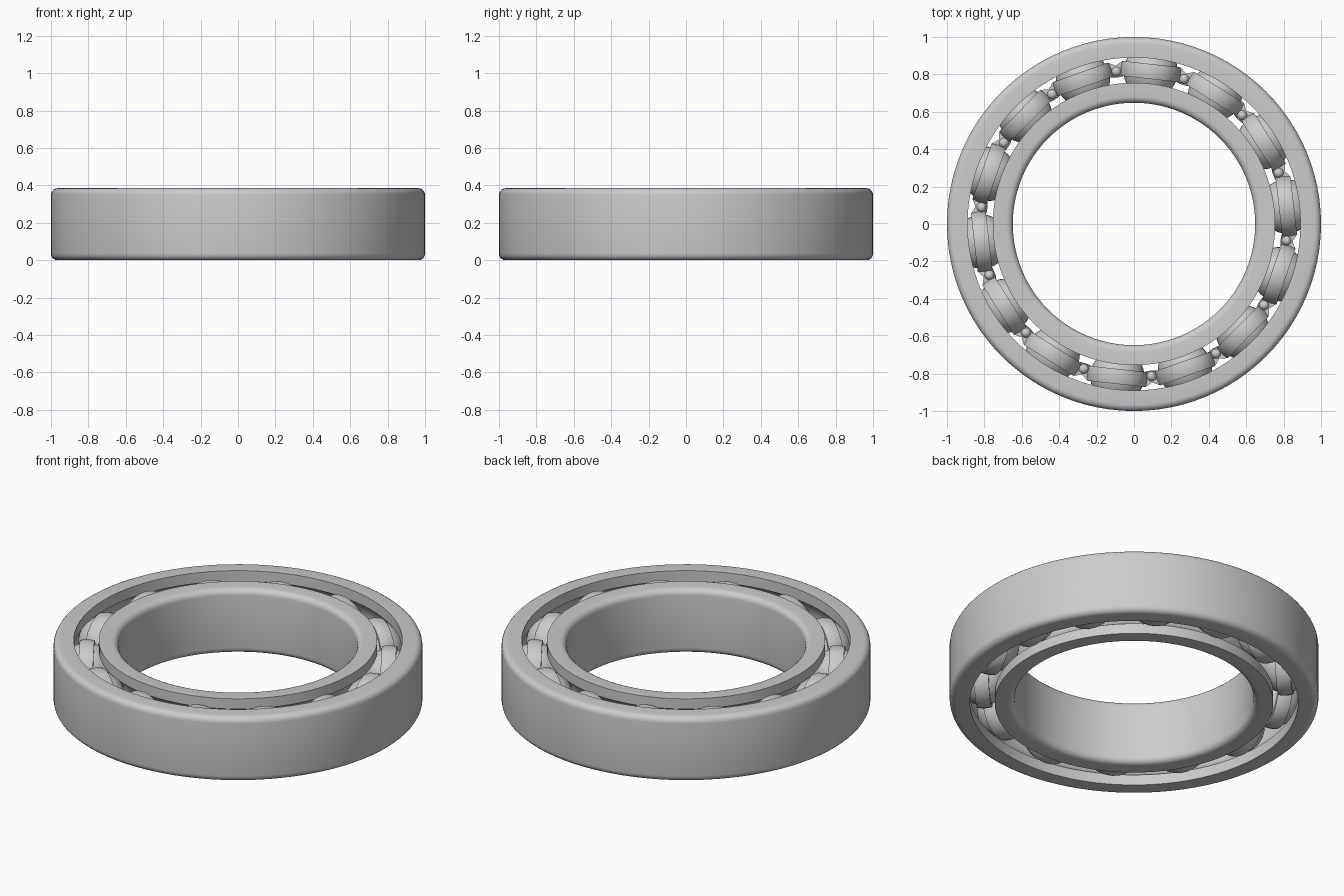
import bpy, bmesh, math
from mathutils import Matrix

if "Cube" in bpy.data.objects:
    bpy.data.objects.remove(bpy.data.objects["Cube"])

H = 0.385            # bearing width
MID = H / 2
PITCH = 0.82         # radius of the ball circle
N = 14
STEP = 2 * math.pi / N
START = math.radians(6.6)
BALL_R = 0.145


def finish(bm, name, z=0.0, angle=35):
    bmesh.ops.recalc_face_normals(bm, faces=bm.faces)
    me = bpy.data.meshes.new(name)
    bm.to_mesh(me)
    bm.free()
    ob = bpy.data.objects.new(name, me)
    ob.location.z = z
    bpy.context.collection.objects.link(ob)
    bpy.ops.object.select_all(action='DESELECT')
    ob.select_set(True)
    bpy.context.view_layer.objects.active = ob
    bpy.ops.object.shade_smooth_by_angle(angle=math.radians(angle))
    return ob


def grid_faces(bm, rows):
    # Join closed loops of vertices into a closed torus-like surface
    n = len(rows[0])
    for i, a in enumerate(rows):
        b = rows[(i + 1) % len(rows)]
        for j in range(n):
            k = (j + 1) % n
            bm.faces.new((a[j], a[k], b[k], b[j]))


def race(name, wall, face, side, seg=96):
    # side = +1 outer ring (groove faces inward), -1 inner ring
    f = 0.035
    prof = []
    for cz, a0 in ((f, -90), (H - f, 0)):
        for i in range(6):
            a = math.radians(a0 + 18 * i)
            prof.append((wall + side * f * (math.cos(a) - 1), cz + f * math.sin(a)))
    prof.append((face, H))
    g = BALL_R + 0.002
    a1 = math.acos(abs(face - PITCH) / g)
    for i in range(15):
        a = a1 - 2 * a1 * i / 14
        prof.append((PITCH + side * g * math.cos(a), MID + g * math.sin(a)))
    prof.append((face, 0))
    bm = bmesh.new()
    rows = []
    for s in range(seg):
        t = 2 * math.pi * s / seg
        rows.append([bm.verts.new((r * math.cos(t), r * math.sin(t), z)) for r, z in prof])
    grid_faces(bm, rows)
    return finish(bm, name)


race("outer_ring", 1.0, 0.89, 1)
race("inner_ring", 0.648, 0.755, -1)

# Balls
bm = bmesh.new()
for k in range(N):
    m = Matrix.Rotation(START + k * STEP, 4, 'Z') @ Matrix.Translation((PITCH, 0, 0))
    bmesh.ops.create_uvsphere(bm, u_segments=32, v_segments=20, radius=BALL_R, matrix=m)
finish(bm, "balls", MID)

# Cage: a ribbon that domes over each ball and lies flat between them
T, R_OUT, R_IN, W, ARC = 0.02, 0.162, 0.147, 0.04, 16
offsets = [W * (i / 3 - 1) for i in range(7)]
bm = bmesh.new()
rows = []
for k in range(N):
    rot = Matrix.Rotation(START + k * STEP, 4, 'Z')
    flat = Matrix.Rotation(START + (k - 0.5) * STEP, 4, 'Z')
    rows.append([bm.verts.new(flat @ Matrix.Translation((PITCH + v * 0.8, 0, z)).to_translation())
                 for z, vs in ((T, offsets), (0, offsets[::-1])) for v in vs])
    for i in range(ARC + 1):
        loop = []
        for R, z0, vs in ((R_OUT, T, offsets), (R_IN, 0, offsets[::-1])):
            for v in vs:
                rv = math.sqrt(R * R - v * v)
                a0 = math.asin(z0 / rv)
                a = a0 + (math.pi - 2 * a0) * i / ARC
                p = Matrix.Translation((PITCH + v, -rv * math.cos(a), rv * math.sin(a)))
                loop.append(bm.verts.new(rot @ p.to_translation()))
        rows.append(loop)
grid_faces(bm, rows)
cage = finish(bm, "cage", MID)

# Rivets with domed heads
bm = bmesh.new()
for k in range(N):
    m = (Matrix.Rotation(START + (k + 0.5) * STEP, 4, 'Z')
         @ Matrix.Translation((PITCH, 0, T)))
    bmesh.ops.create_uvsphere(bm, u_segments=16, v_segments=10, radius=0.026, matrix=m)
rivets = finish(bm, "rivets", MID)

# Mirror the upper half of cage and rivets to the lower side
for ob in (cage, rivets):
    mod = ob.modifiers.new("lower_half", 'MIRROR')
    mod.use_axis = (False, False, True)
    mod.use_mirror_merge = False
